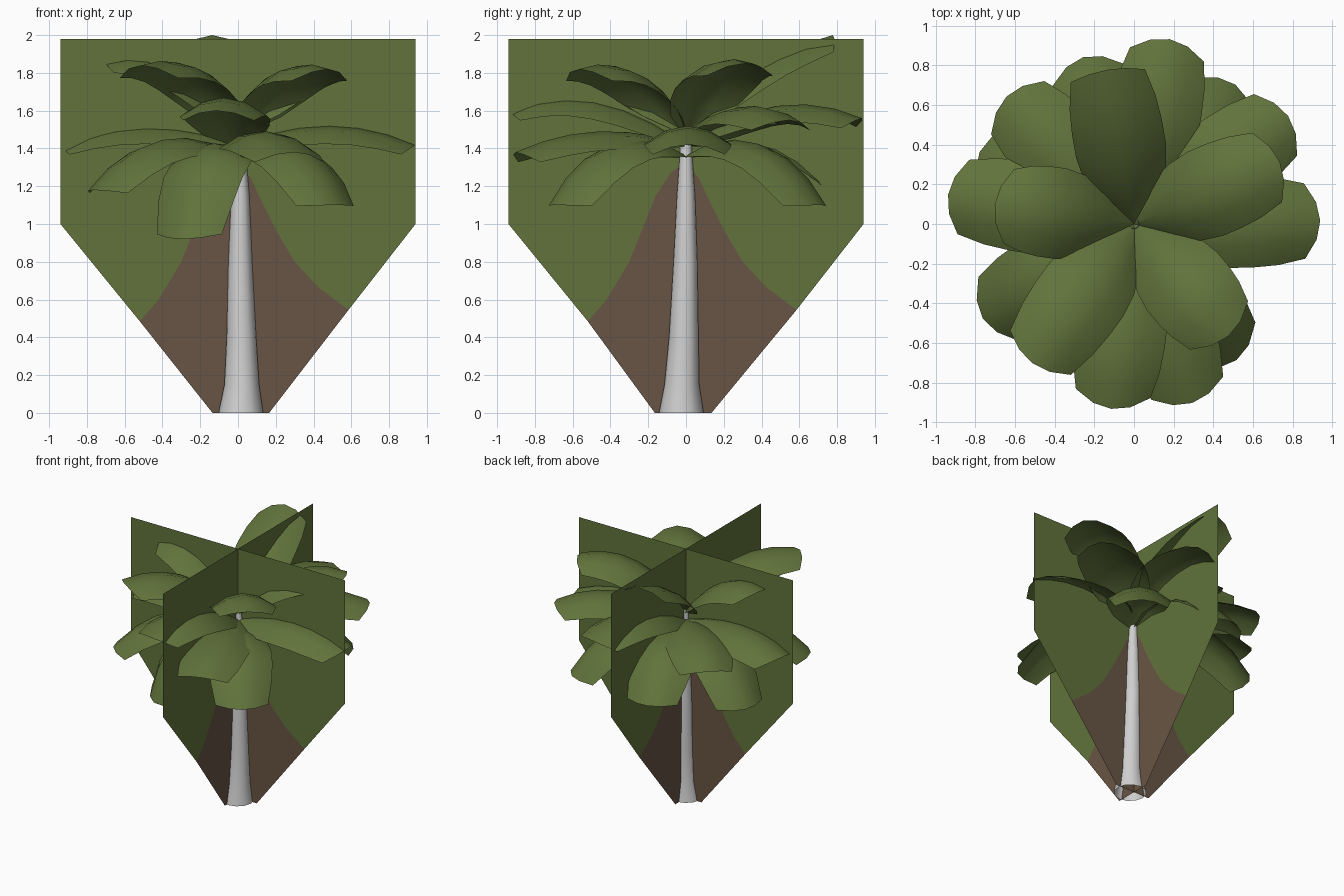
import bpy, math
from mathutils import Vector

if "Cube" in bpy.data.objects:
    bpy.data.objects.remove(bpy.data.objects["Cube"])


def material(name, rgb):
    m = bpy.data.materials.new(name)
    m.diffuse_color = (*rgb, 1)
    m.use_nodes = True
    m.node_tree.nodes["Principled BSDF"].inputs["Base Color"].default_value = m.diffuse_color
    return m


GREEN = material("leaf_green", (0.119, 0.171, 0.044))
BROWN = material("earth_brown", (0.138, 0.091, 0.058))
GREY = material("bark_grey", (0.62, 0.62, 0.62))


def make(name, verts, faces, mats, ids=None, smooth=True):
    me = bpy.data.meshes.new(name)
    me.from_pydata([tuple(v) for v in verts], [], faces)
    for m in mats:
        me.materials.append(m)
    for i, p in enumerate(me.polygons):
        p.use_smooth = smooth
        p.material_index = ids[i] if ids else 0
    ob = bpy.data.objects.new(name, me)
    bpy.context.collection.objects.link(ob)
    return ob


# Crossed flat cards: green crown area above a brown root-shaped area
BORDER = [(-0.52, 0.485), (-0.42, 0.6), (-0.3, 0.8), (-0.22, 1.0), (-0.16, 1.15),
          (-0.08, 1.27), (0, 1.33), (0.07, 1.24), (0.12, 1.13), (0.2, 0.97),
          (0.3, 0.8), (0.42, 0.67), (0.585, 0.545)]
TOP = [(0.94, 1.0), (0.94, 1.98), (-0.94, 1.98), (-0.94, 1.0)]


def card(name, place, base):
    pts = BORDER + TOP + [(base[0], 0), (base[1], 0)]
    n, k = len(BORDER), len(BORDER) + len(TOP)
    faces = [list(range(k)), [k, k + 1] + list(range(n - 1, -1, -1))]
    make(name, [place(u, z) for u, z in pts], faces, [GREEN, BROWN], [0, 1], False)


card("card_across", lambda u, z: (u, 0, z), (-0.135, 0.165))
card("card_along", lambda u, z: (0, u, z), (-0.165, 0.135))

# Tapering trunk, slightly leaning: (x, y, z, radius)
RINGS = [(0.015, -0.025, 0, 0.118), (0.02, -0.022, 0.15, 0.092), (0.018, -0.012, 0.4, 0.078),
         (0.012, -0.003, 0.8, 0.063), (0.012, 0, 1.15, 0.048), (0.01, 0, 1.35, 0.034),
         (0, 0, 1.55, 0.022)]
N = 12
verts = [(x + r * math.cos(2 * math.pi * i / N), y + r * math.sin(2 * math.pi * i / N), z)
         for x, y, z, r in RINGS for i in range(N)]
faces = [(j * N + i, j * N + (i + 1) % N, (j + 1) * N + (i + 1) % N, (j + 1) * N + i)
         for j in range(len(RINGS) - 1) for i in range(N)]
make("trunk", verts, faces, [GREY])

# Broad arched leaves swept along a bent path
WIDTH = [0.02, 0.16, 0.21, 0.23, 0.23, 0.22, 0.19]
ACROSS = [-1, -0.5, 0, 0.5, 1]


def leaf(name, azimuth, length, base_z, ctrl, tip_z):
    a = math.radians(azimuth)
    out, side, up = Vector((math.cos(a), math.sin(a), 0)), Vector((-math.sin(a), math.cos(a), 0)), Vector((0, 0, 1))
    p0, p1, p2 = up * base_z, out * ctrl[0] + up * ctrl[1], out * length + up * tip_z
    verts, steps = [], len(WIDTH) - 1
    for i, w in enumerate(WIDTH):
        t = i / steps
        p = p0 * (1 - t) ** 2 + p1 * 2 * t * (1 - t) + p2 * t * t
        tan = ((p1 - p0) * (1 - t) + (p2 - p1) * t).normalized()
        normal = tan.cross(side)
        for s in ACROSS:
            verts.append(p + side * w * s - normal * (0.42 * w * s * s) - tan * (0.05 * s * s * t))
    c = len(ACROSS)
    faces = [(i * c + j, (i + 1) * c + j, (i + 1) * c + j + 1, i * c + j + 1)
             for i in range(steps) for j in range(c - 1)]
    make(name, verts, faces, [GREEN])


# Upper tier: rising leaves (azimuth, length, tip height)
for i, (az, ln, z) in enumerate([(23, 0.8, 1.85), (172, 0.71, 1.86),
                                 (-126, 0.87, 1.84), (-50, 0.74, 1.82)]):
    leaf(f"upper_leaf_{i}", az, ln, 1.48, (0.35, z + 0.12), z)
leaf("upper_leaf_back", 100, 0.79, 1.48, (0.3, 1.88), 2.0)

# Middle tier: nearly level leaves
for i, (az, ln, z) in enumerate([(1, 0.94, 1.42), (35, 0.95, 1.55), (79, 0.95, 1.56), (135, 0.91, 1.42),
                                 (171, 0.95, 1.42), (-97, 0.94, 1.6), (-72, 0.95, 1.38)]):
    leaf(f"middle_leaf_{i}", az, ln, 1.42, (0.5, z + 0.2), z)

# Lower tier: drooping leaves
for i, (az, ln, z) in enumerate([(54, 0.87, 1.1), (107, 0.88, 1.12), (155, 0.86, 1.05),
                                 (-148, 0.9, 1.18), (-115, 0.7, 0.92), (-53, 0.86, 1.1)]):
    leaf(f"lower_leaf_{i}", az, ln, 1.36, (0.5, 1.62), z)
